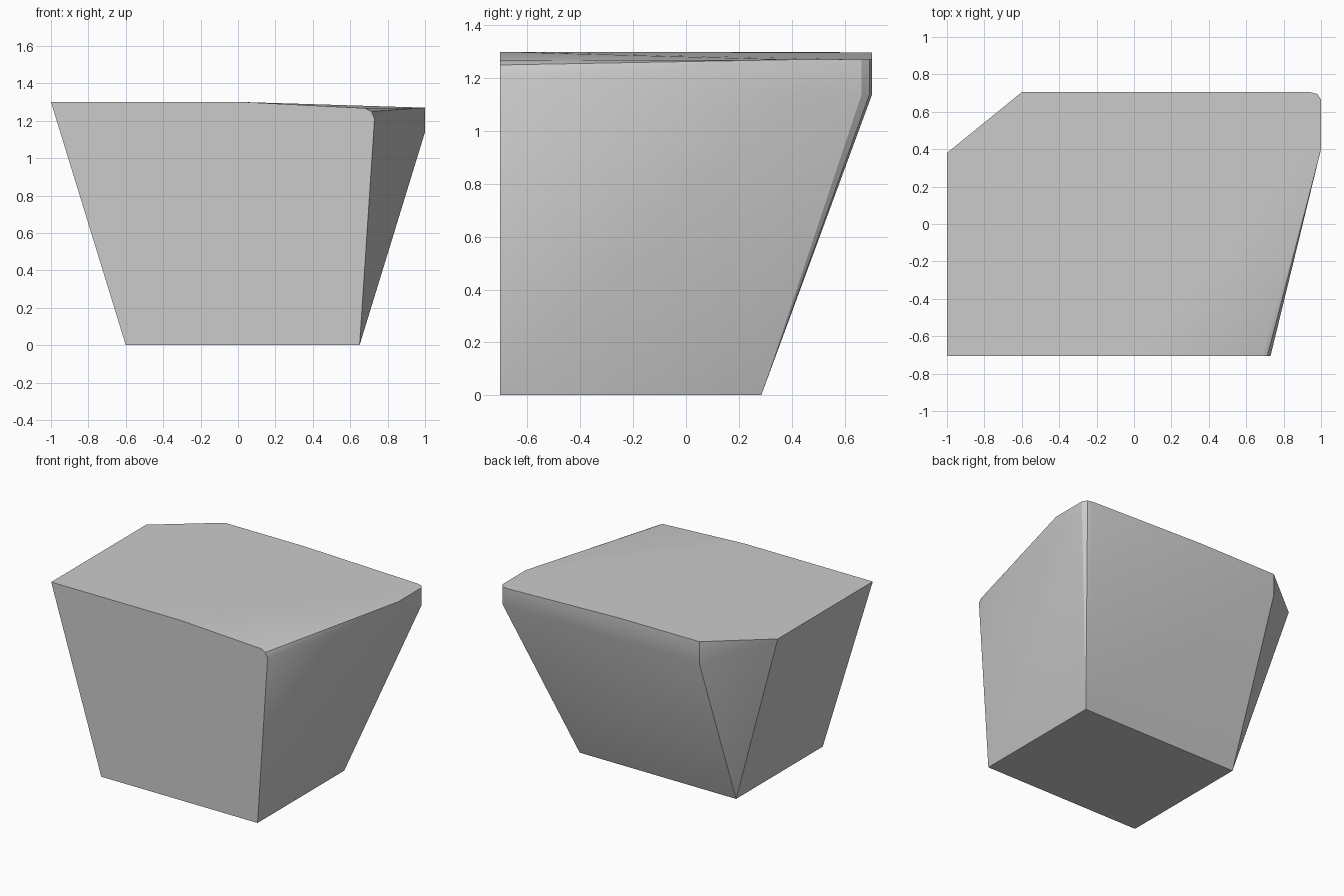
import bpy
import bmesh
from math import radians

default = bpy.data.objects.get("Cube")
if default:
    bpy.data.objects.remove(default, do_unlink=True)

# Main limits of the block
FRONT, BACK = -0.705, 0.705
LEFT, RIGHT = -1.0, 1.0
SHOULDER, RIM, CROWN = 1.14, 1.27, 1.30


def make_material(name, colour):
    material = bpy.data.materials.new(name)
    material.use_nodes = True
    material.diffuse_color = colour
    material.node_tree.nodes["Principled BSDF"].inputs["Base Color"].default_value = colour
    return material


def level(outline, height):
    """Place a flat outline at one height."""
    return [(x, y, height) for x, y in outline]


# Tapered foot
foot = [(x, y) for x in (-0.6, 0.65) for y in (FRONT, 0.285)]

# Rounded back corner, shared by the shoulder and the rim
rounded_corner = [(0.94, BACK), (0.98, 0.695), (RIGHT, 0.665), (RIGHT, 0.4)]
cut_corner = (-0.6, BACK)

# Flat part of the crown, up to its shallow fold
crown = [(LEFT, FRONT), (LEFT, 0.38), (0.03, FRONT)]
crown_back = [cut_corner, (0.03, BACK)]

# Small rounded edge on the front corner
front_round = [(0.68, FRONT, 1.267), (0.713, FRONT, 1.25), (0.73, FRONT, 1.21)]

points = level(foot, 0)
points += level(rounded_corner + [cut_corner], SHOULDER)
points += level(rounded_corner, RIM)
points += level(crown, CROWN) + level(crown_back, CROWN - 0.003)
points += front_round

# Wrap the sections into one closed faceted body
bm = bmesh.new()
for point in points:
    bm.verts.new(point)
hull = bmesh.ops.convex_hull(bm, input=bm.verts[:])
spare = {item for key in ("geom_interior", "geom_unused") for item in hull[key]
         if isinstance(item, bmesh.types.BMVert)}
bmesh.ops.delete(bm, geom=list(spare), context="VERTS")
bmesh.ops.dissolve_limit(bm, angle_limit=radians(0.5), verts=bm.verts[:], edges=bm.edges[:])
bmesh.ops.recalc_face_normals(bm, faces=bm.faces[:])

mesh = bpy.data.meshes.new("tapered_block")
bm.to_mesh(mesh)
bm.free()
mesh.materials.append(make_material("plain grey", (0.6, 0.6, 0.6, 1)))

block = bpy.data.objects.new("tapered_block", mesh)
bpy.context.collection.objects.link(block)

# Soft folds, crisp corners
bpy.ops.object.select_all(action="DESELECT")
block.select_set(True)
bpy.context.view_layer.objects.active = block
bpy.ops.object.shade_smooth_by_angle(angle=radians(32))
